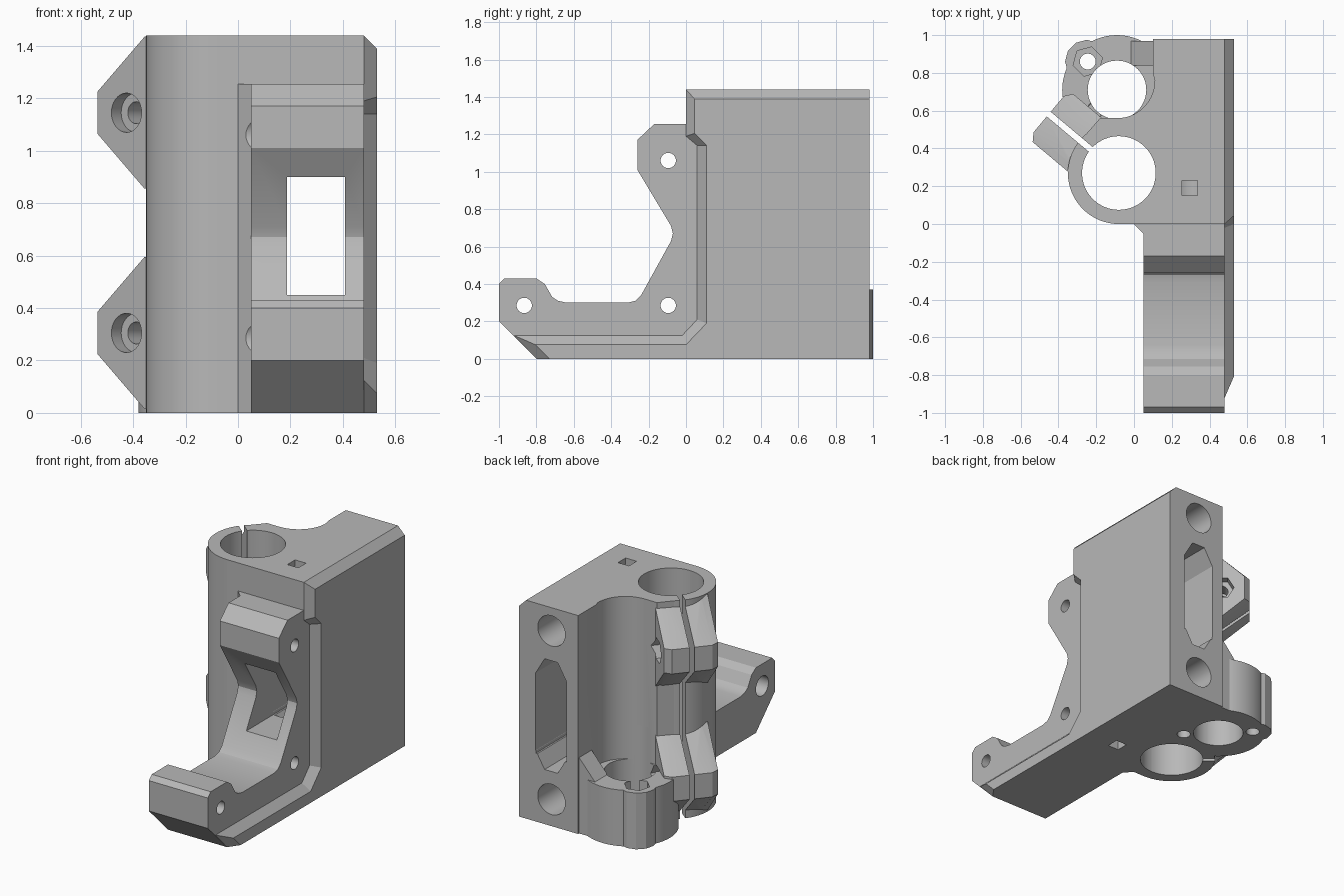
import bpy, bmesh, math
from mathutils import Vector

if "Cube" in bpy.data.objects:
    bpy.data.objects.remove(bpy.data.objects["Cube"])

grey = bpy.data.materials.new("plain grey")
grey.use_nodes = True
grey.diffuse_color = (0.48, 0.48, 0.48, 1)
grey.node_tree.nodes["Principled BSDF"].inputs["Base Color"].default_value = (0.48, 0.48, 0.48, 1)

H = 1.44                                  # body height
ROD = Vector((-0.08, 0.27, 0))            # smooth rod centre
NUT = (-0.09, 0.71)                       # lead screw centre
ANGLE = math.radians(140)                 # clamp direction
U = Vector((math.cos(ANGLE), math.sin(ANGLE), 0))
V = Vector((U.y, -U.x, 0))

# Axis maps: profile (a, b) and depth c to space
def along_x(a, b, c): return Vector((c, a, b))
def along_y(a, b, c): return Vector((a, c, b))
def along_z(a, b, c): return Vector((a, b, c))
def across_clamp(a, b, c): return ROD + U * a + V * c + Vector((0, 0, b))
def in_clamp(a, b, c): return ROD + U * a + V * b + Vector((0, 0, c))


def loft(name, sections, axis):
    """Closed solid through a list of (profile, depth) sections."""
    bm = bmesh.new()
    rings = [[bm.verts.new(axis(p, q, c)) for p, q in pts] for pts, c in sections]
    bm.faces.new(rings[0][::-1])
    bm.faces.new(rings[-1])
    for a, b in zip(rings, rings[1:]):
        for i in range(len(a)):
            j = (i + 1) % len(a)
            bm.faces.new((a[i], a[j], b[j], b[i]))
    if bm.calc_volume(signed=True) < 0:
        bmesh.ops.reverse_faces(bm, faces=bm.faces)
    mesh = bpy.data.meshes.new(name)
    bm.to_mesh(mesh)
    bm.free()
    obj = bpy.data.objects.new(name, mesh)
    mesh.materials.append(grey)
    bpy.context.collection.objects.link(obj)
    return obj


def prism(name, pts, c0, c1, axis):
    return loft(name, [(pts, c0), (pts, c1)], axis)


def circle(a, b, r, n=48, start=0, sweep=360):
    steps = n if sweep == 360 else n + 1
    return [(a + r * math.cos(math.radians(start + sweep * i / n)),
             b + r * math.sin(math.radians(start + sweep * i / n))) for i in range(steps)]


def rect(a0, a1, b0, b1):
    return [(a0, b0), (a1, b0), (a1, b1), (a0, b1)]


# Main block with the concave lead screw space at the back
block = [(-0.08, 0), (0.48, 0), (0.48, 0.98), (0.1, 0.98), (0.1, 0.8)]
block += circle(-0.09, 0.76, 0.2, 16, 0, -90) + [(-0.18, 0.56), (-0.25, 0.48), ROD[:2]]
body = prism("carriage_bracket", block, 0, H, along_z)

adds = [prism("rod_sleeve", circle(*ROD[:2], 0.27, 64), 0, H, along_z)]

# Raised, bevelled side plate
outer = [(0.98, 0), (0.98, H), (0, H), (0, 1.19), (0.06, 1.14), (0.06, 0.21),
         (-0.02, 0.125), (-0.92, 0.125), (-0.8, 0)]
inner = [(0.98, 0), (0.98, 1.39), (0.045, 1.39), (0.045, 1.205), (0.11, 1.14), (0.11, 0.19),
         (0, 0.075), (-0.805, 0.075), (-0.73, 0)]
adds.append(loft("side_plate", [(outer, 0.44), (outer, 0.48), (inner, 0.53)], along_x))

# Front arm with V-shaped recess
arm = [(0.2, 0), (-0.8, 0), (-1, 0.2), (-1, 0.4), (-0.97, 0.43), (-0.8, 0.43), (-0.755, 0.4),
       (-0.715, 0.33), (-0.685, 0.31), (-0.64, 0.3), (-0.31, 0.3), (-0.27, 0.31),
       (-0.24, 0.34), (-0.08, 0.63), (-0.07, 0.67), (-0.08, 0.71), (-0.26, 1.01),
       (-0.26, 1.17), (-0.17, 1.255), (0.2, 1.255)]
adds.append(prism("front_arm", arm, 0.05, 0.48, along_x))
fillet = [(0, 0), (0.05, -0.05), (0.1, -0.05), (0.1, 0.05), (0, 0.05)]
adds.append(prism("arm_fillet", fillet, 0, 1.255, along_z))

# Lead screw nut base, screw boss and ramp
adds.append(prism("nut_base", circle(*NUT, 0.29, 64), 0, 0.37, along_z))
adds.append(prism("base_web", rect(-0.09, 0.2, 0.5, 0.97), 0, 0.37, along_z))
adds.append(prism("nut_boss", circle(-0.25, 0.86, 0.115, 12), 0, 0.37, along_z))
ramp = [(0.2, 0.3), (-0.015, 0.3), (-0.015, 0.37), (0.1, 0.5), (0.2, 0.5)]
adds.append(prism("base_ramp", ramp, 0.84, 0.97, along_y))

# Clamp ears
CLAMPS = (0.305, 1.145)
for z in CLAMPS:
    def ear(reach):
        return [(0, z - 0.29), (0.22, z - 0.29), (reach, z - 0.08),
                (reach, z + 0.08), (0.22, z + 0.29), (0, z + 0.29)]
    adds.append(loft("clamp_ear", [(ear(0.455), -0.168), (ear(0.485), -0.125),
                                   (ear(0.485), 0.125), (ear(0.455), 0.165)], across_clamp))

cuts = [prism("rod_bore", circle(*ROD[:2], 0.195, 64), -0.1, 1.6, along_z),
        prism("clamp_slit", rect(0.1, 0.7, -0.016, 0.016), -0.1, 1.6, in_clamp),
        prism("screw_bore", circle(*NUT, 0.155), -0.1, 0.6, along_z),
        prism("window", rect(0.186, 0.409, 0.45, 0.9), -0.6, 1.2, along_y)]

# Long back slot with clipped corners
slot = [(0.185, 0.47), (0.25, 0.36), (0.345, 0.36), (0.41, 0.47),
        (0.41, 0.98), (0.345, 1.09), (0.25, 1.09), (0.185, 0.98)]
cuts.append(prism("back_slot", slot, 0.1, 1.2, along_y))

# Horizontal rod sockets and their vents
for z, far in ((0.176, -0.1), (1.287, 1.6)):
    cuts.append(prism("rod_socket", circle(0.295, z, 0.1), 0.07, 1.2, along_y))
    cuts.append(prism("vent", rect(0.255, 0.335, 0.15, 0.23), min(z, far), max(z, far), along_z))

# Arm screw holes, wider on the inner side
for y, z in ((-0.095, 1.06), (-0.095, 0.285), (-0.865, 0.285)):
    cuts.append(prism("arm_hole", circle(y, z, 0.041, 32), -0.02, 0.6, along_x))
    cuts.append(prism("arm_counterbore", circle(y, z, 0.065, 32), 0.01, 0.13, along_x))

# Clamp bolts with round head recess and hex trap
for z in CLAMPS:
    cuts.append(prism("bolt_hole", circle(0.31, z, 0.042, 32), -0.3, 0.3, across_clamp))
    cuts.append(prism("head_recess", circle(0.31, z, 0.075, 32), -0.3, -0.11, across_clamp))
    cuts.append(prism("hex_recess", circle(0.31, z, 0.08, 6), 0.11, 0.3, across_clamp))

# Nut base screws
cuts.append(prism("base_screw", circle(-0.245, 0.86, 0.042, 32), -0.1, 0.6, along_z))
cuts.append(prism("base_hex", circle(-0.245, 0.86, 0.08, 6, 15), 0.3, 0.6, along_z))
cuts.append(prism("inner_base_screw", circle(0.065, 0.56, 0.042, 32), -0.1, 0.3, along_z))

# Combine everything into one solid
for parts, mode in ((adds, 'UNION'), (cuts, 'DIFFERENCE')):
    for part in parts:
        mod = body.modifiers.new(part.name, 'BOOLEAN')
        mod.operation = mode
        mod.solver = 'MANIFOLD'
        mod.object = part
bpy.context.view_layer.update()
solid = bpy.data.meshes.new_from_object(body.evaluated_get(bpy.context.evaluated_depsgraph_get()))
body.modifiers.clear()
body.data = solid
for part in adds + cuts:
    bpy.data.objects.remove(part)

bpy.ops.object.select_all(action='DESELECT')
body.select_set(True)
bpy.context.view_layer.objects.active = body
bpy.ops.object.shade_smooth_by_angle(angle=math.radians(25))
